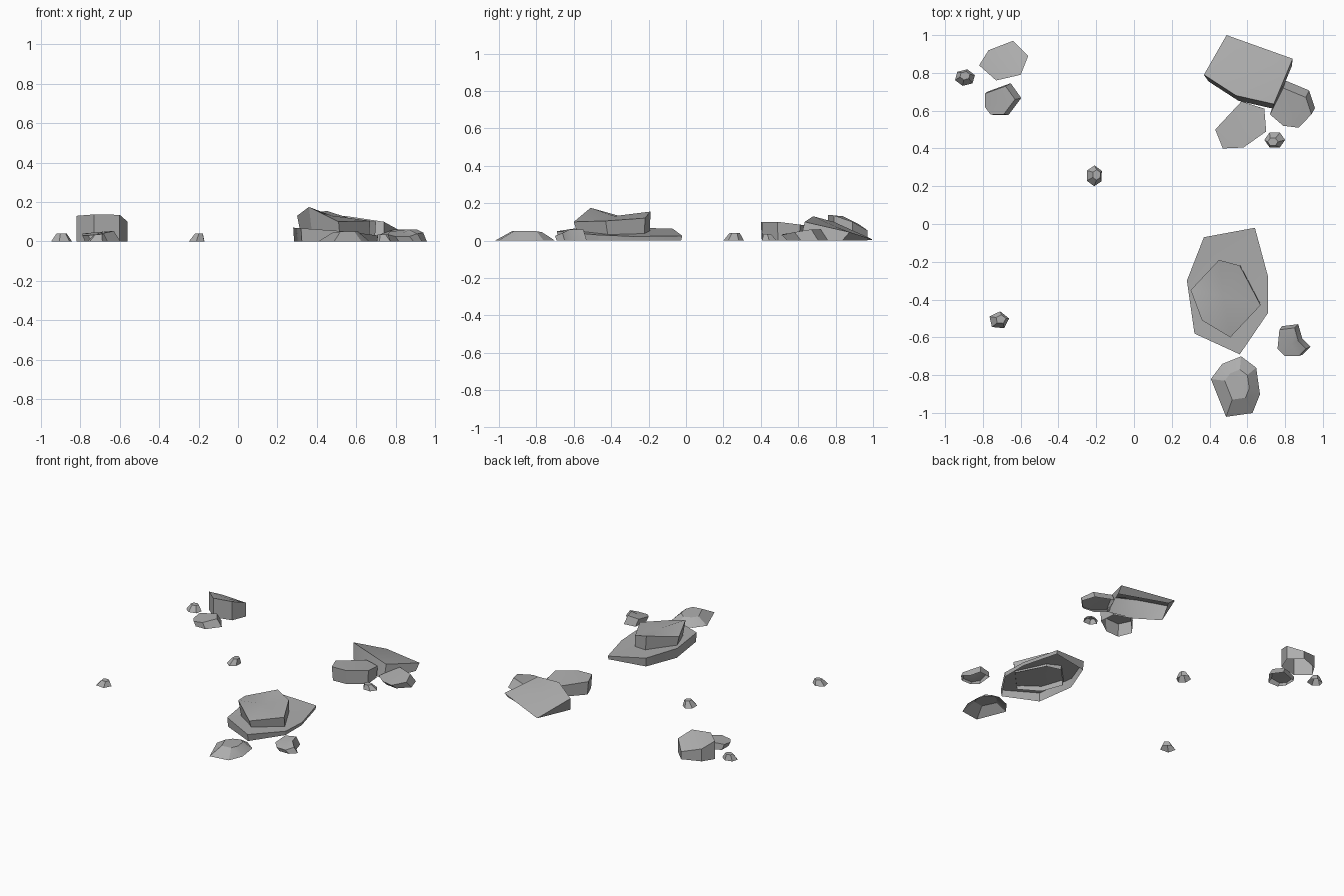
import bpy
import bmesh
import math
from mathutils import Vector

default_cube = bpy.data.objects.get("Cube")
if default_cube:
    bpy.data.objects.remove(default_cube, do_unlink=True)

stone = bpy.data.materials.new("stone_grey")
stone.use_nodes = True
stone_colour = (.42, .42, .42, 1)
stone.diffuse_color = stone_colour
stone.node_tree.nodes["Principled BSDF"].inputs["Base Color"].default_value = stone_colour


def rock(name, rim, spread=1, shift=(0, 0), floor=0):
    """Open-bottomed stone: a faceted cap on the rim, walls running to a scaled, shifted base."""
    rim = [Vector(point) for point in rim]
    centre = sum(rim, Vector()) / len(rim)
    bm = bmesh.new()
    top = [bm.verts.new(point) for point in rim]
    base = []
    for point in rim:
        foot = centre + (point - centre) * spread
        base.append(bm.verts.new((foot.x + shift[0], foot.y + shift[1], floor)))
    middle = bm.verts.new(centre)
    for i in range(len(rim)):
        j = (i + 1) % len(rim)
        bm.faces.new((top[i], top[j], middle))
        bm.faces.new((base[i], base[j], top[j], top[i]))
    bmesh.ops.recalc_face_normals(bm, faces=bm.faces)
    # Cap faces must look upwards
    if middle.link_faces[0].normal.z < 0:
        bmesh.ops.reverse_faces(bm, faces=bm.faces)
    mesh = bpy.data.meshes.new(name)
    bm.to_mesh(mesh)
    bm.free()
    mesh.materials.append(stone)
    obj = bpy.data.objects.new(name, mesh)
    bpy.context.collection.objects.link(obj)
    bpy.ops.object.select_all(action="DESELECT")
    obj.select_set(True)
    bpy.context.view_layer.objects.active = obj
    bpy.ops.object.shade_smooth_by_angle(angle=math.radians(30))
    return obj


def pebble(name, x, y, radius_x, radius_y, height, lean=(0, 0), turn=0, sides=6):
    """Small stone: a narrow cap above a regular base, leaning to one side."""
    rim = []
    for i in range(sides):
        angle = turn + i * math.tau / sides
        rim.append((x + lean[0] + radius_x * math.cos(angle) / 2,
                    y + lean[1] + radius_y * math.sin(angle) / 2, height))
    rock(name, rim, spread=2, shift=(-lean[0], -lean[1]))


# Large slab with a second stone resting in it
rock("large_slab", [(.28, -.3, .07), (.37, -.07, .063), (.64, -.02, .025), (.71, -.28, .022),
                    (.71, -.47, .03), (.56, -.69, .05), (.32, -.58, .067)], spread=.98)
rock("upper_stone", [(.3, -.35, .13), (.45, -.19, .155), (.56, -.22, .12), (.67, -.43, .105),
                     (.51, -.6, .1), (.36, -.51, .175)], spread=.93, shift=(.01, .01), floor=.02)

# Low stones in front of the slab
rock("front_domed_stone", [(.48, -.83, .045), (.51, -.79, .045), (.56, -.77, .045), (.6, -.8, .05),
                           (.61, -.87, .05), (.59, -.92, .05), (.52, -.93, .05)], spread=2,
     shift=(0, -.005))
rock("front_side_stone", [(.77, -.56, .05), (.85, -.55, .06), (.87, -.62, .06), (.91, -.66, .04),
                          (.87, -.7, .025), (.8, -.7, .025), (.76, -.66, .035)], spread=1.08,
     shift=(.018, .013))

# Back cluster with a tilted plate
rock("tilted_plate", [(.49, 1, .005), (.84, .875, .045), (.74, .635, .1), (.54, .68, .13),
                      (.37, .79, .1)], spread=.94, shift=(.01, -.035))
rock("flat_topped_stone", [(.43, .5, .095), (.57, .65, .08), (.69, .61, .085), (.7, .49, .1),
                           (.58, .405, .1), (.47, .4, .1)], spread=.95)
rock("back_side_stone", [(.79, .72, .06), (.91, .67, .06), (.94, .58, .045), (.87, .51, .03),
                         (.79, .52, .035), (.72, .58, .035)], spread=1.03, shift=(.015, .035))
pebble("back_pebble", .745, .445, .055, .045, .035, lean=(-.01, -.01))

# Opposite cluster: block, chunk and pebble
rock("tall_block", [(-.82, .84, .13), (-.77, .92, .09), (-.64, .97, .055), (-.56, .89, .1),
                    (-.6, .79, .135), (-.73, .76, .137)])
rock("low_chunk", [(-.79, .69, .04), (-.68, .73, .05), (-.63, .66, .053), (-.69, .58, .04),
                   (-.76, .58, .03), (-.79, .62, .03)], spread=1.12, shift=(.022, .005))
pebble("cluster_pebble", -.895, .775, .055, .045, .04, lean=(0, .01), turn=.3)

# Scattered single pebbles
pebble("middle_pebble", -.21, .255, .045, .055, .04, lean=(.012, .005), turn=.5)
pebble("lone_pebble", -.715, -.51, .055, .048, .035, lean=(.01, .005), turn=.2, sides=5)
